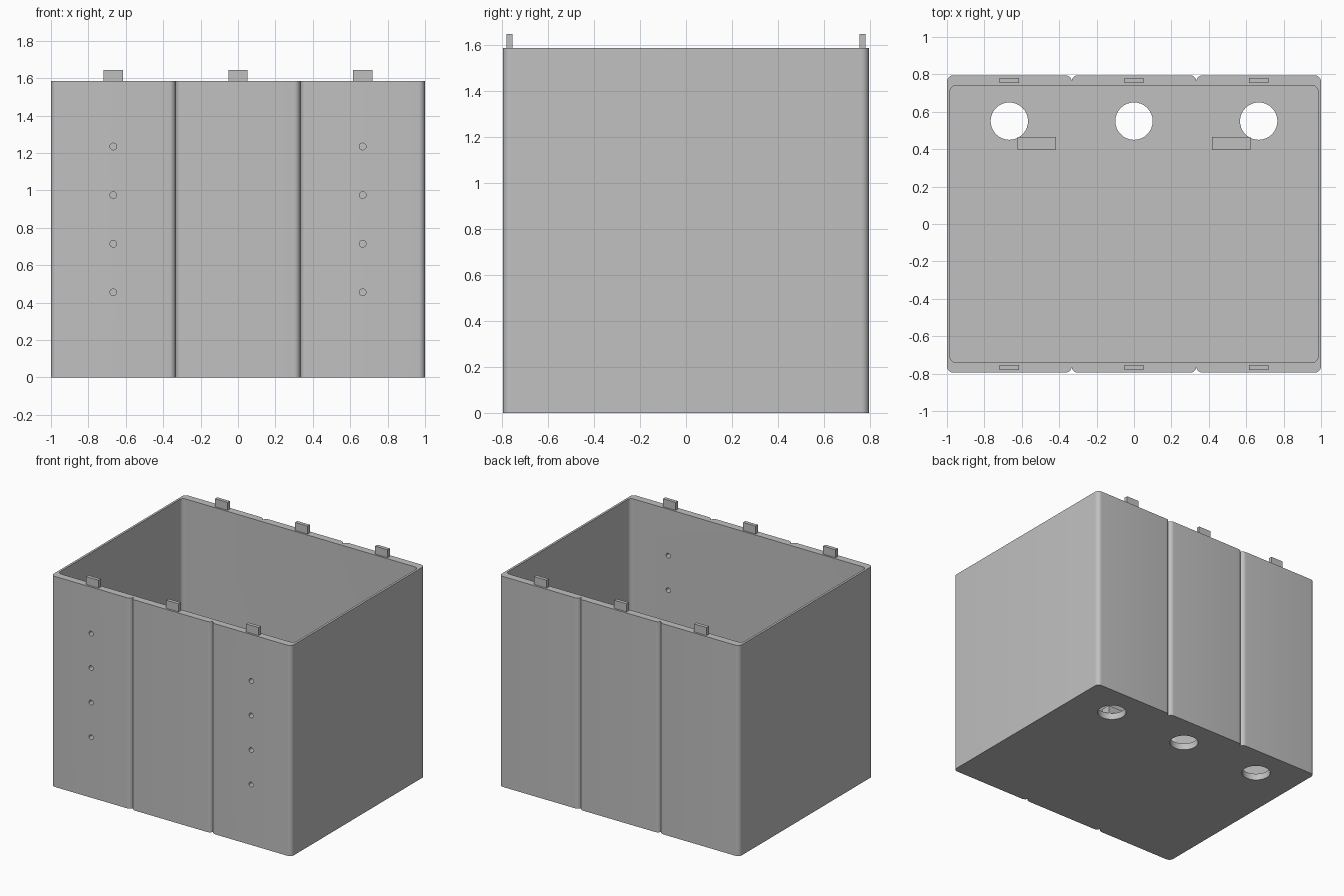
import bpy, bmesh, math

cube = bpy.data.objects.get("Cube")
if cube:
    bpy.data.objects.remove(cube, do_unlink=True)

HALF_X, HALF_Y, HEIGHT = 1.0, 0.795, 1.585
FLOOR = 0.05
PANEL = 2 / 3          # width and spacing of the three wall panels

grey = bpy.data.materials.new("plain grey")
grey.use_nodes = True
COLOUR = (0.53, 0.53, 0.53, 1)
grey.diffuse_color = COLOUR
grey.node_tree.nodes["Principled BSDF"].inputs["Base Color"].default_value = COLOUR


def finish(bm, name):
    bmesh.ops.recalc_face_normals(bm, faces=bm.faces)
    mesh = bpy.data.meshes.new(name)
    bm.to_mesh(mesh)
    bm.free()
    mesh.materials.append(grey)
    obj = bpy.data.objects.new(name, mesh)
    bpy.context.collection.objects.link(obj)
    return obj


def prism(name, outline, z0, z1):
    """Extrude a closed xy outline from z0 to z1."""
    bm = bmesh.new()
    face = bm.faces.new([bm.verts.new((x, y, z0)) for x, y in outline])
    top = bmesh.ops.extrude_face_region(bm, geom=[face])["geom"]
    verts = [v for v in top if isinstance(v, bmesh.types.BMVert)]
    bmesh.ops.translate(bm, verts=verts, vec=(0, 0, z1 - z0))
    return finish(bm, name)


def arc(cx, cy, r, start, steps=8):
    """Quarter arc, counter-clockwise from the start angle in degrees."""
    return [(cx + r * math.cos(a), cy + r * math.sin(a))
            for a in (math.radians(start + 90 * i / steps) for i in range(steps + 1))]


def box(name, x, y, z, sx, sy, sz):
    hx, hy = sx / 2, sy / 2
    return prism(name, [(x - hx, y - hy), (x + hx, y - hy), (x + hx, y + hy), (x - hx, y + hy)],
                 z, z + sz)


def cylinder(name, r, depth, location, axis="Z"):
    bpy.ops.mesh.primitive_cylinder_add(
        vertices=32, radius=r, depth=depth, location=location,
        rotation=(math.pi / 2 if axis == "Y" else 0, 0, 0))
    obj = bpy.context.object
    obj.name = name
    obj.data.materials.append(grey)
    return obj


def cut(target, cutter):
    bpy.context.view_layer.objects.active = target
    mod = target.modifiers.new("cut", "BOOLEAN")
    mod.operation, mod.solver, mod.object = "DIFFERENCE", "EXACT", cutter
    bpy.ops.object.modifier_apply(modifier=mod.name)
    bpy.data.objects.remove(cutter, do_unlink=True)


# Outer shell: three round-cornered panels per long wall, meeting in grooves
R = 0.034
back = []
for i in (1, 0, -1):
    right, left = i * PANEL + PANEL / 2, i * PANEL - PANEL / 2
    back += arc(right - R, HALF_Y - R, R, 0)
    back += arc(left + R, HALF_Y - R, R, 90)
outline = back + [(-x, -y) for x, y in back]
clean = []
for p in outline:
    if not clean or math.dist(p, clean[-1]) > 1e-5:
        clean.append(p)
shell = prism("bin_shell", clean, 0, HEIGHT)

# Inner cavity
IX, IY, IR = 0.983, 0.74, 0.03
cavity = []
for sx, sy, start in ((1, 1, 0), (-1, 1, 90), (-1, -1, 180), (1, -1, 270)):
    cavity += arc(sx * (IX - IR), sy * (IY - IR), IR, start)
cut(shell, prism("cavity_cutter", cavity, FLOOR, HEIGHT + 0.1))

# Three floor openings near the back wall
for i in (-1, 0, 1):
    cut(shell, cylinder("floor_hole_cutter", 0.1, 0.2, (i * PANEL, 0.55, 0)))

# Columns of small screw holes through the front wall
for side in (-1, 1):
    for row in range(4):
        cut(shell, cylinder("screw_hole_cutter", 0.018, 0.2,
                            (side * PANEL, -0.77, 0.455 + 0.26 * row), "Y"))

bpy.ops.object.select_all(action="DESELECT")
shell.select_set(True)
bpy.context.view_layer.objects.active = shell
bpy.ops.object.shade_smooth_by_angle(angle=math.radians(30))

# Locating tabs on the rim
for y, wall in ((-0.767, "front"), (0.767, "back")):
    for i, place in ((-1, "right"), (0, "middle"), (1, "left")):
        box(f"{wall}_{place}_tab", i * PANEL, y, HEIGHT - 0.01, 0.104, 0.027, 0.07)

# Small blocks standing on the floor
for side, place in ((-1, "right"), (1, "left")):
    box(f"{place}_floor_block", side * 0.52, 0.432, FLOOR, 0.208, 0.068, 0.06)
